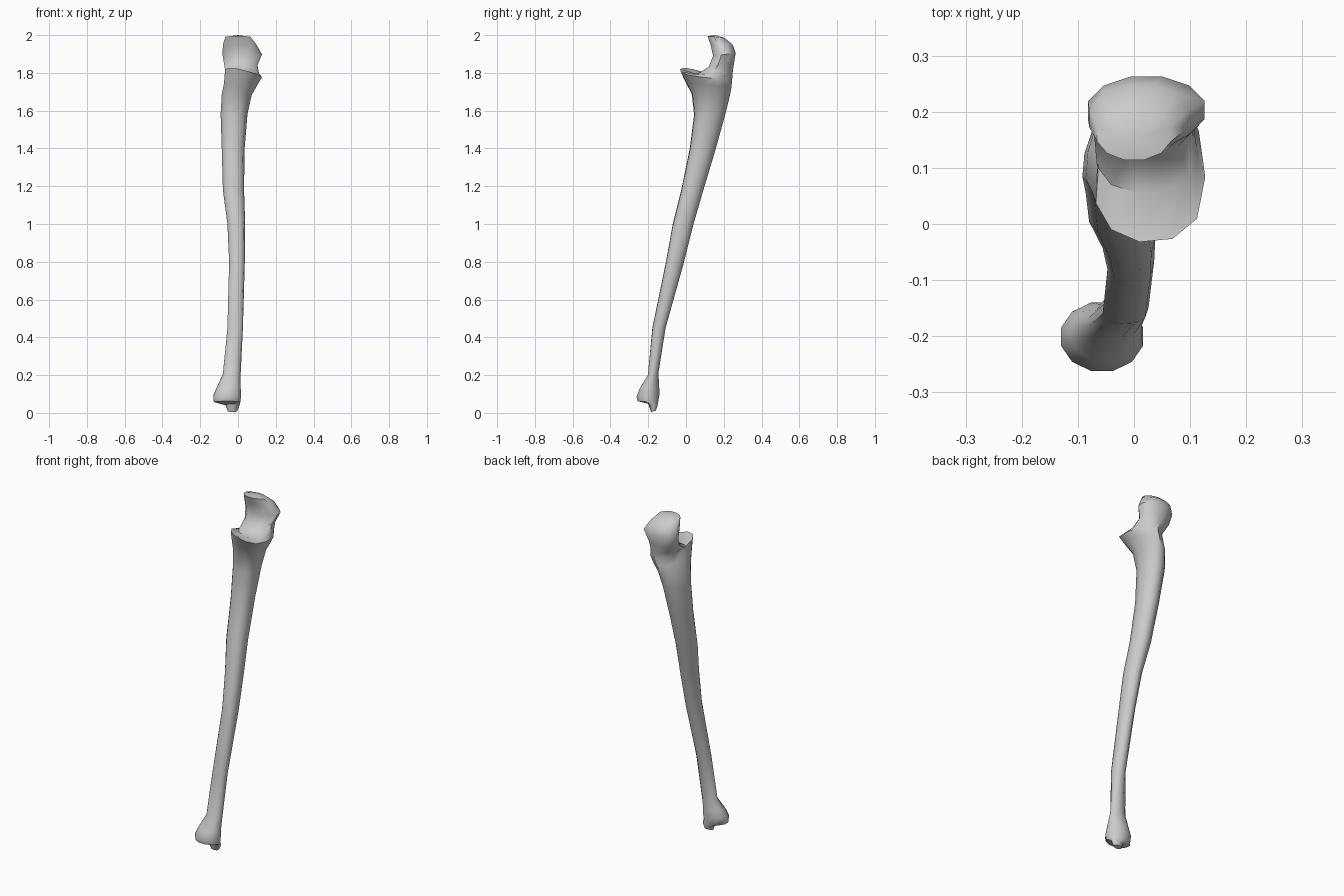
import bpy, bmesh, math

SIDES = 12

# Cross-sections along the bone, each a tilted ring:
# front y, front z, back y, back z, left x, right x
STYLOID_AND_HEAD = [
    (-0.185, 0.005, -0.160, 0.012, -0.055, -0.005),
    (-0.200, 0.048, -0.152, 0.035, -0.065, 0.008),
    (-0.255, 0.062, -0.148, 0.055, -0.128, 0.013),
    (-0.262, 0.085, -0.140, 0.100, -0.130, 0.016),
    (-0.245, 0.130, -0.142, 0.140, -0.112, 0.014),
    (-0.202, 0.200, -0.146, 0.210, -0.080, 0.014),
]
SHAFT = [
    (-0.178, 0.45, -0.108, 0.45, -0.056, 0.026),
    (-0.106, 0.80, -0.010, 0.80, -0.047, 0.036),
    (-0.070, 1.00, 0.040, 1.00, -0.056, 0.038),
    (-0.025, 1.18, 0.092, 1.18, -0.080, 0.032),
    (0.020, 1.40, 0.158, 1.40, -0.086, 0.035),
    (0.043, 1.58, 0.208, 1.58, -0.092, 0.050),
    (0.030, 1.69, 0.230, 1.67, -0.086, 0.072),
]
NOTCH_AND_OLECRANON = [
    (-0.005, 1.755, 0.240, 1.720, -0.074, 0.105),
    (-0.032, 1.815, 0.244, 1.760, -0.068, 0.127),
    (0.055, 1.793, 0.247, 1.800, -0.066, 0.112),
    (0.120, 1.830, 0.254, 1.850, -0.072, 0.102),
    (0.143, 1.890, 0.263, 1.905, -0.082, 0.126),
    (0.130, 1.950, 0.248, 1.948, -0.080, 0.098),
    (0.114, 1.995, 0.205, 1.985, -0.066, 0.066),
]

# Three-edged shaft section: across (-1..1), front to back (0..1)
SHAFT_SECTION = [
    (-1, .25), (-.72, .08), (-.2, 0), (.4, .02), (.85, .15), (1, .42),
    (.88, .72), (.5, .93), (.1, 1), (-.35, .93), (-.75, .75), (-.95, .5)]


def round_section():
    pts = []
    for i in range(SIDES):
        a = math.pi + math.radians(15) + 2 * math.pi * i / SIDES
        pts.append((math.cos(a) * 1.035, 0.5 + 0.5 * math.sin(a) * 1.035))
    return pts


def add_ring(bm, spec, section, roll=0.0):
    yf, zf, yb, zb, xl, xr = spec
    verts = []
    for u, v in section:
        x = (xl + xr) / 2 + u * (xr - xl) / 2
        z = zf + (zb - zf) * v - roll * u * (1 - v)
        verts.append(bm.verts.new((x, yf + (yb - yf) * v, max(z, 0))))
    return verts


def build_bone():
    bm = bmesh.new()
    rnd = round_section()
    rings = [add_ring(bm, s, rnd) for s in STYLOID_AND_HEAD]
    rings += [add_ring(bm, s, SHAFT_SECTION) for s in SHAFT]
    for i, s in enumerate(NOTCH_AND_OLECRANON):
        sec = SHAFT_SECTION if i < 3 else rnd
        rings.append(add_ring(bm, s, sec, 0.025 if i == 1 else 0))

    # Skin between neighbouring rings
    for lo, hi in zip(rings, rings[1:]):
        for i in range(SIDES):
            j = (i + 1) % SIDES
            bm.faces.new((lo[i], lo[j], hi[j], hi[i]))

    # Closed ends, the upper one slightly domed
    bm.faces.new(rings[0][::-1])
    apex = bm.verts.new((0.0, 0.155, 2.0))
    for i in range(SIDES):
        bm.faces.new((rings[-1][i], rings[-1][(i + 1) % SIDES], apex))

    bmesh.ops.recalc_face_normals(bm, faces=bm.faces[:])
    mesh = bpy.data.meshes.new("forearm_bone")
    bm.to_mesh(mesh)
    bm.free()
    obj = bpy.data.objects.new("forearm_bone", mesh)
    bpy.context.collection.objects.link(obj)
    return obj


bone = build_bone()
bpy.context.view_layer.objects.active = bone
bone.select_set(True)
bpy.ops.object.shade_smooth_by_angle(angle=math.radians(45))
